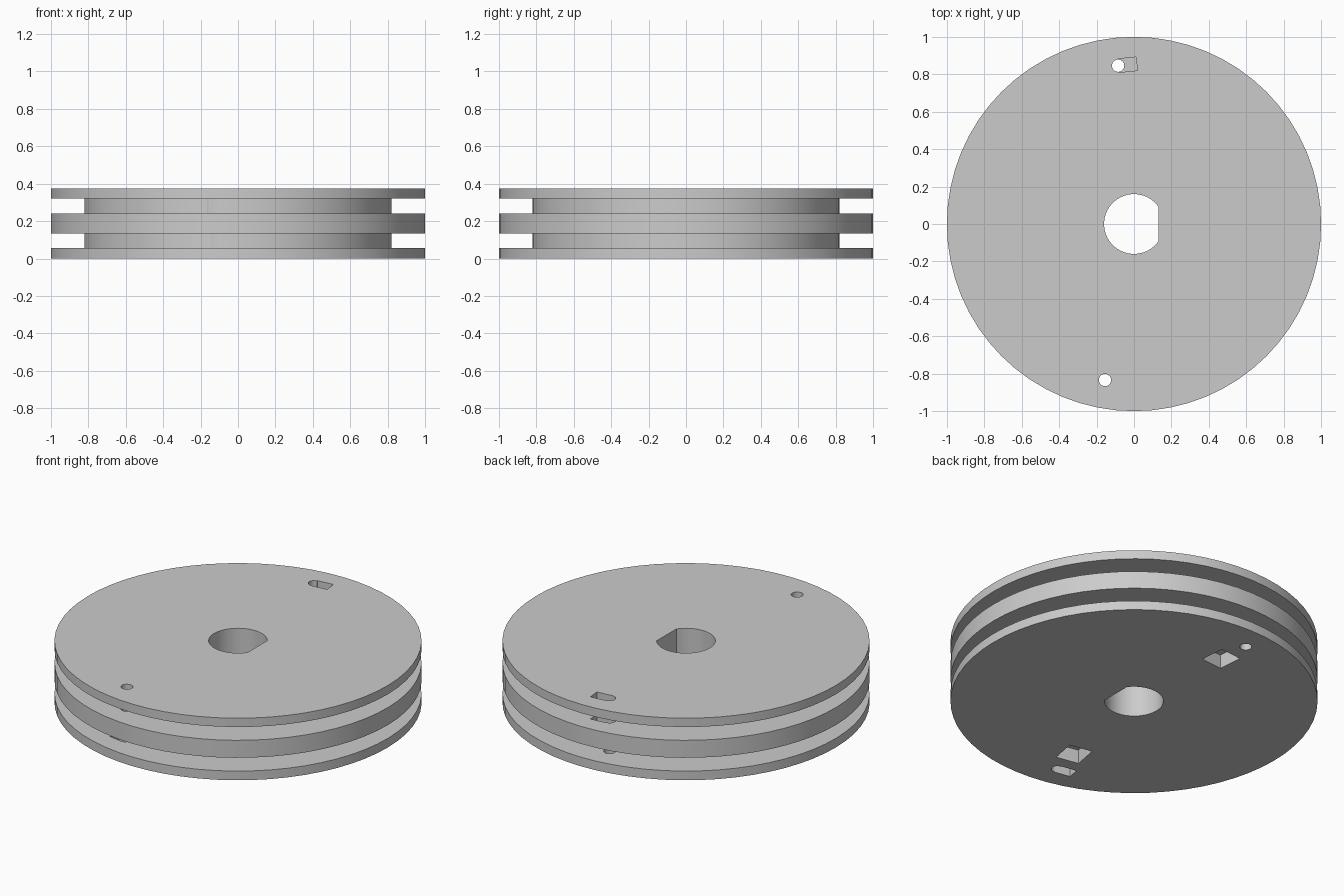
import bpy
import bmesh
import math
from mathutils import Matrix

if "Cube" in bpy.data.objects:
    bpy.data.objects.remove(bpy.data.objects["Cube"], do_unlink=True)

HEIGHT, MID = 0.373, 0.187
RIM, CORE, SIDES = 1.0, 0.82, 64

grey = bpy.data.materials.new("plain grey")
grey.use_nodes = True
grey.diffuse_color = (0.6, 0.6, 0.6, 1)
grey.node_tree.nodes["Principled BSDF"].inputs["Base Color"].default_value = (0.6, 0.6, 0.6, 1)


def new_object(name, bm):
    bmesh.ops.recalc_face_normals(bm, faces=bm.faces)
    mesh = bpy.data.meshes.new(name)
    bm.to_mesh(mesh)
    bm.free()
    obj = bpy.data.objects.new(name, mesh)
    bpy.context.collection.objects.link(obj)
    mesh.materials.append(grey)
    return obj


def prism(name, outline, z0, z1):
    """Vertical solid with the given outline."""
    bm = bmesh.new()
    base = bm.faces.new([bm.verts.new((x, y, z0)) for x, y in outline])
    top = bmesh.ops.extrude_face_region(bm, geom=[base])["geom"]
    verts = [v for v in top if isinstance(v, bmesh.types.BMVert)]
    bmesh.ops.translate(bm, verts=verts, vec=(0, 0, z1 - z0))
    return new_object(name, bm)


def circle(r, n, start=0.0, sweep=2 * math.pi, closed=True):
    steps = n if closed else n - 1
    return [(r * math.cos(start + sweep * i / steps),
             r * math.sin(start + sweep * i / steps)) for i in range(n)]


def cut(target, cutter):
    mod = target.modifiers.new(cutter.name, 'BOOLEAN')
    mod.operation = 'DIFFERENCE'
    mod.solver = 'EXACT'
    mod.object = cutter
    bpy.context.view_layer.objects.active = target
    bpy.ops.object.modifier_apply(modifier=mod.name)
    bpy.data.objects.remove(cutter, do_unlink=True)


# Wheel body: three flanges with two grooves, revolved from a profile
profile = [(RIM, 0), (RIM, 0.055), (CORE, 0.055), (CORE, 0.135), (RIM, 0.135),
           (RIM, 0.24), (CORE, 0.24), (CORE, 0.32), (RIM, 0.32), (RIM, HEIGHT)]
bm = bmesh.new()
rings = [[bm.verts.new((x, y, z)) for x, y in circle(r, SIDES)] for r, z in profile]
for low, high in zip(rings, rings[1:]):
    for i in range(SIDES):
        j = (i + 1) % SIDES
        bm.faces.new((low[i], low[j], high[j], high[i]))
bm.faces.new(rings[0])
bm.faces.new(rings[-1])
wheel = new_object("double_groove_wheel", bm)

# D-shaped shaft bore with its flat on the +x side
half = math.acos(0.13 / 0.16)
bore = circle(0.16, 40, half, 2 * math.pi - 2 * half, closed=False)
cut(wheel, prism("shaft_bore", bore, -0.1, 0.5))

# Cord holes, tangential knot slots and square pockets, front and back
for name, hx, hy, z0, z1 in (("front", -0.155, -0.834, -0.1, MID),
                             ("back", -0.085, 0.846, MID, 0.5)):
    radius, angle = math.hypot(hx, hy), math.atan2(hy, hx)
    place = Matrix.Rotation(angle, 4, 'Z')
    hole = prism(name + "_cord_hole", circle(0.033, 20), -0.1, 0.5)
    slot = prism(name + "_knot_slot",
                 [(-0.036, 0), (0.036, 0), (0.036, -0.1), (-0.036, -0.1)], z0, z1)
    pocket = prism(name + "_square_pocket",
                   [(-0.075, -0.07), (0.075, -0.07), (0.075, 0.07), (-0.075, 0.07)],
                   -0.1, 0.083)
    for cutter, r in ((hole, radius), (slot, radius), (pocket, 0.663)):
        cutter.data.transform(place @ Matrix.Translation((r, 0, 0)))
        cut(wheel, cutter)

# Smooth the round walls, keep the rims sharp
bpy.ops.object.select_all(action='DESELECT')
wheel.select_set(True)
bpy.context.view_layer.objects.active = wheel
bpy.ops.object.shade_smooth_by_angle(angle=math.radians(30))
